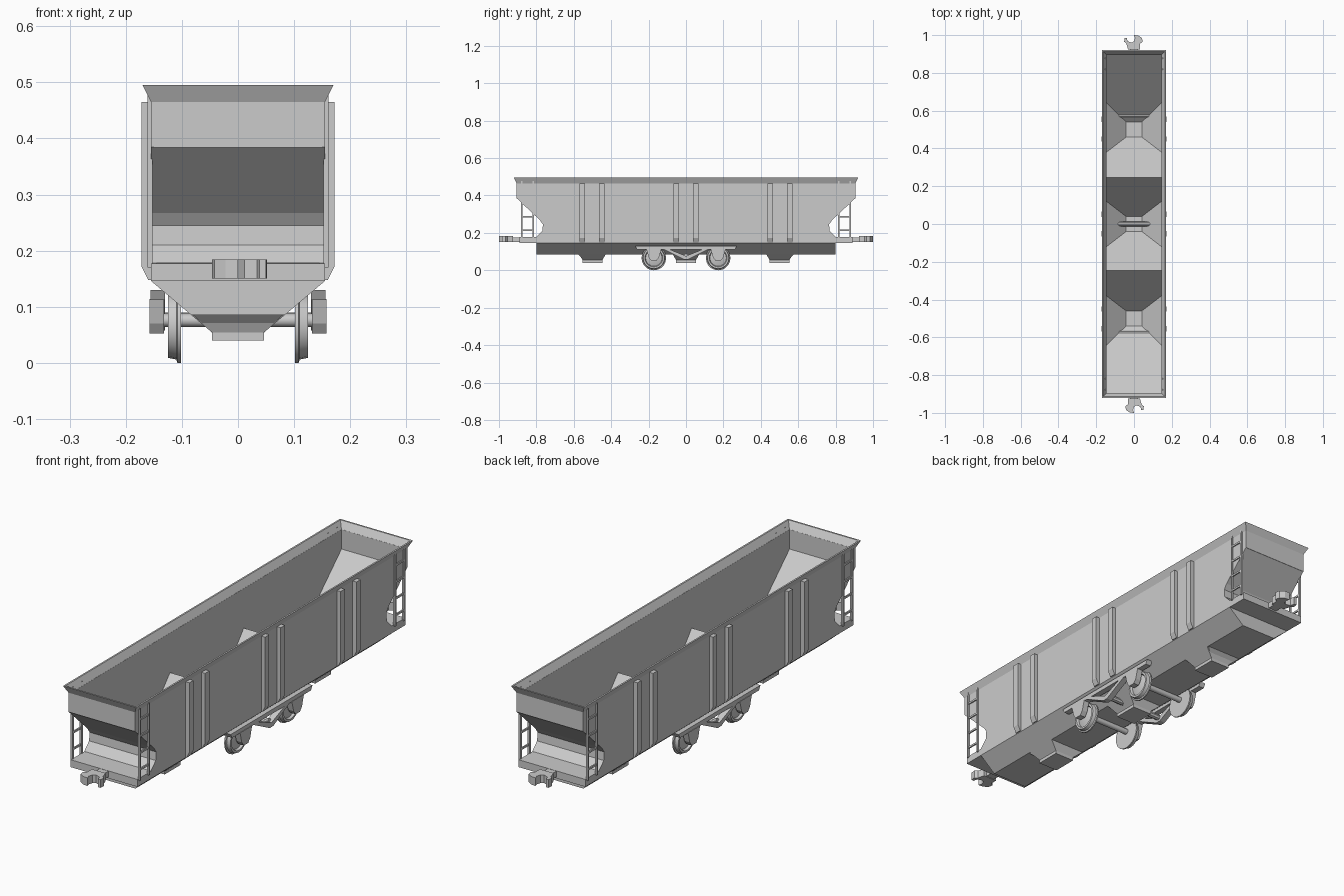
import bpy, bmesh, math
from mathutils import Matrix

if "Cube" in bpy.data.objects:
    bpy.data.objects.remove(bpy.data.objects["Cube"])

grey = bpy.data.materials.new("light_grey")
grey.diffuse_color = (0.6, 0.6, 0.6, 1)
grey.use_nodes = True
grey.node_tree.nodes["Principled BSDF"].inputs["Base Color"].default_value = grey.diffuse_color


def finish(name, bm):
    bmesh.ops.remove_doubles(bm, verts=bm.verts, dist=1e-5)
    bmesh.ops.recalc_face_normals(bm, faces=bm.faces)
    me = bpy.data.meshes.new(name)
    bm.to_mesh(me)
    bm.free()
    me.materials.append(grey)
    ob = bpy.data.objects.new(name, me)
    bpy.context.collection.objects.link(ob)
    return ob


def sheet(name, polys):
    """Object from a list of polygons given as point lists."""
    bm = bmesh.new()
    for p in polys:
        bm.faces.new([bm.verts.new(v) for v in p])
    return finish(name, bm)


def prism(name, profile, axis, a, b):
    """Extrude a 2D profile along an axis from a to b."""
    def pt(u, v, t):
        return {"x": (t, u, v), "y": (u, t, v), "z": (u, v, t)}[axis]
    n = len(profile)
    polys = [[pt(*p, t) for p in profile] for t in (a, b)]
    for i in range(n):
        p, q = profile[i], profile[(i + 1) % n]
        polys.append([pt(*p, a), pt(*q, a), pt(*q, b), pt(*p, b)])
    return sheet(name, polys)


def box(name, x0, x1, y0, y1, z0, z1):
    return prism(name, [(x0, y0), (x1, y0), (x1, y1), (x0, y1)], "z", z0, z1)


def lathe_x(name, y, z, rings, sides):
    """Capped round part along x; rings are (x, radius)."""
    polys = []
    loops = [[(x, y + r * math.cos(2 * math.pi * i / sides),
               z + r * math.sin(2 * math.pi * i / sides)) for i in range(sides)] for x, r in rings]
    for l, m in zip(loops, loops[1:]):
        for i in range(sides):
            j = (i + 1) % sides
            polys.append([l[i], l[j], m[j], m[i]])
    polys += [loops[0], loops[-1]]
    ob = sheet(name, polys)
    ob.data.shade_smooth()
    ob.data.set_sharp_from_angle(angle=math.radians(35))
    return ob


# Side walls with the notched ends
end_line = [(0.905, 0.385), (0.78, 0.267), (0.765, 0.245), (0.768, 0.21), (0.80, 0.178)]
half = [(0.905, 0.466)] + end_line + [(0.80, 0.146)]
wall = half + [(-y, z) for y, z in reversed(half)]
for s in (-1, 1):
    prism("side_wall", wall, "x", s * 0.145, s * 0.155)
    # Side stakes, tapered at the foot
    for y in (-0.555, -0.45, -0.052, 0.052, 0.45, 0.555):
        prism("side_stake", [(s * 0.153, 0.465), (s * 0.172, 0.465), (s * 0.172, 0.172),
                             (s * 0.16, 0.148), (s * 0.153, 0.148)], "y", y - 0.014, y + 0.014)

# Flared rim
def ring(x, y, z):
    return [(-x, -y, z), (x, -y, z), (x, y, z), (-x, y, z)]

rings = [ring(0.155, 0.905, 0.465), ring(0.17, 0.92, 0.495),
         ring(0.163, 0.913, 0.495), ring(0.145, 0.895, 0.465)]
sheet("top_rim", [[a[i], a[(i + 1) % 4], b[(i + 1) % 4], b[i]]
                  for a, b in zip(rings, rings[1:] + rings[:1]) for i in range(4)])

# Interior hopper floors: slopes meeting at ridges, funnelling to the outlets
floor = []
WX, OX, MZ, OZ = 0.146, 0.042, 0.146, 0.05

def slope(y_top, z_top, y_mid, y_out):
    floor.append([(-WX, y_top, z_top), (WX, y_top, z_top), (WX, y_mid, MZ),
                  (OX, y_out, OZ), (-OX, y_out, OZ), (-WX, y_mid, MZ)])

def funnel_sides(lo, out_lo, out_hi, hi):
    for s in (-1, 1):
        floor.append([(s * WX, lo, MZ), (s * WX, hi, MZ), (s * OX, out_hi, OZ), (s * OX, out_lo, OZ)])
    floor.append([(-OX, out_lo, OZ), (OX, out_lo, OZ), (OX, out_hi, OZ), (-OX, out_hi, OZ)])

for s in (-1, 1):
    slope(s * 0.896, 0.385, s * 0.642, s * 0.54)
    slope(s * 0.245, 0.30, s * 0.38, s * 0.46)
    slope(s * 0.245, 0.30, s * 0.12, s * 0.04)
    funnel_sides(s * 0.38, s * 0.46, s * 0.54, s * 0.642)
funnel_sides(-0.12, -0.04, 0.04, 0.12)
sheet("hopper_floor", floor)

# Underbody trough, open where the outlets drop through
trough = []
TX, BX, TZ, BZ, TY = 0.155, 0.083, 0.146, 0.085, 0.8
for s in (-1, 1):
    trough.append([(s * TX, -TY, TZ), (s * TX, TY, TZ), (s * BX, TY, BZ), (s * BX, -TY, BZ)])
    trough.append([(-TX, s * TY, TZ), (TX, s * TY, TZ), (BX, s * TY, BZ), (-BX, s * TY, BZ)])
for y0, y1 in ((-0.8, -0.57), (-0.43, -0.07), (0.07, 0.43), (0.57, 0.8)):
    trough.append([(-BX, y0, BZ), (BX, y0, BZ), (BX, y1, BZ), (-BX, y1, BZ)])
sheet("underbody_trough", trough)

# Discharge outlets
for c in (-0.5, 0, 0.5):
    levels = [[(x, y + c, z) for x, y, z in ring(*d)] for d in
              ((0.083, 0.07, 0.085), (0.046, 0.053, 0.054), (0.046, 0.053, 0.04))]
    sheet("discharge_outlet", [[a[i], a[(i + 1) % 4], b[(i + 1) % 4], b[i]]
                               for a, b in zip(levels, levels[1:]) for i in range(4)] + [levels[-1]])

for s in (-1, 1):
    # End wall, outer slope and platform
    box("end_wall", -0.15, 0.15, s * 0.895, s * 0.905, 0.384, 0.466)
    sheet("end_slope", [[(-0.152, s * a[0], a[1]), (0.152, s * a[0], a[1]),
                         (0.152, s * b[0], b[1]), (-0.152, s * b[0], b[1])]
                        for a, b in zip(end_line, end_line[1:])])
    box("end_platform", -0.155, 0.155, s * 0.765, s * 0.89, 0.146, 0.177)
    # Coupler: stub and hooked head
    box("coupler_stub", -0.02, 0.02, s * 0.88, s * 0.94, 0.152, 0.176)
    head = [(-0.032, 0.925), (0.032, 0.925), (0.04, 0.955), (0.052, 0.965), (0.05, 0.985),
            (0.038, 0.985), (0.034, 0.967), (0.012, 0.96), (0.0, 0.968), (-0.005, 0.985),
            (0.0, 1.0), (-0.022, 0.998), (-0.042, 0.985), (-0.046, 0.965), (-0.032, 0.955)]
    prism("coupler_head", [(-s * x, s * y) for x, y in head], "z", 0.15, 0.184)
    # Corner ladders
    for t in (-1, 1):
        for y in (0.818, 0.878):
            box("ladder_rail", t * 0.152, t * 0.161, s * (y - 0.004), s * (y + 0.004), 0.17, 0.48)
        for z in (0.215, 0.285, 0.355, 0.425):
            box("ladder_rung", t * 0.154, t * 0.16, s * 0.818, s * 0.878, z - 0.004, z + 0.004)

# Central truck: wheels, axles, bolster
WZ = 0.066
for y in (-0.172, 0.172):
    lathe_x("axle", y, 0.076, [(-0.135, 0.012), (0.135, 0.012)], 12)
    for s in (-1, 1):
        lathe_x("wheel", y, WZ, [(s * 0.102, 0.025), (s * 0.102, 0.066), (s * 0.108, 0.066),
                                 (s * 0.11, 0.06), (s * 0.125, 0.057), (s * 0.125, 0.048),
                                 (s * 0.115, 0.044), (s * 0.122, 0.02)], 20)
lathe_x("truck_bolster", 0, 0.078, [(-0.145, 0.012), (0.145, 0.012)], 8)

# Truck side frames: top bar, V truss and axle boxes
for s in (-1, 1):
    a, b = s * 0.13, s * 0.156
    prism("frame_top_bar", [(-0.272, 0.13), (0.272, 0.13), (0.262, 0.112), (-0.262, 0.112)], "x", a, b)
    prism("frame_truss", [(-0.125, 0.115), (-0.095, 0.115), (0, 0.076), (0.095, 0.115),
                          (0.125, 0.115), (0.012, 0.058), (-0.012, 0.058)], "x", a, b)
    for y in (-0.172, 0.172):
        prism("axle_box", [(y - 0.04, 0.114), (y + 0.04, 0.114), (y + 0.028, 0.07),
                           (y + 0.015, 0.052), (y - 0.015, 0.052), (y - 0.028, 0.07)],
              "x", s * 0.132, s * 0.158)
